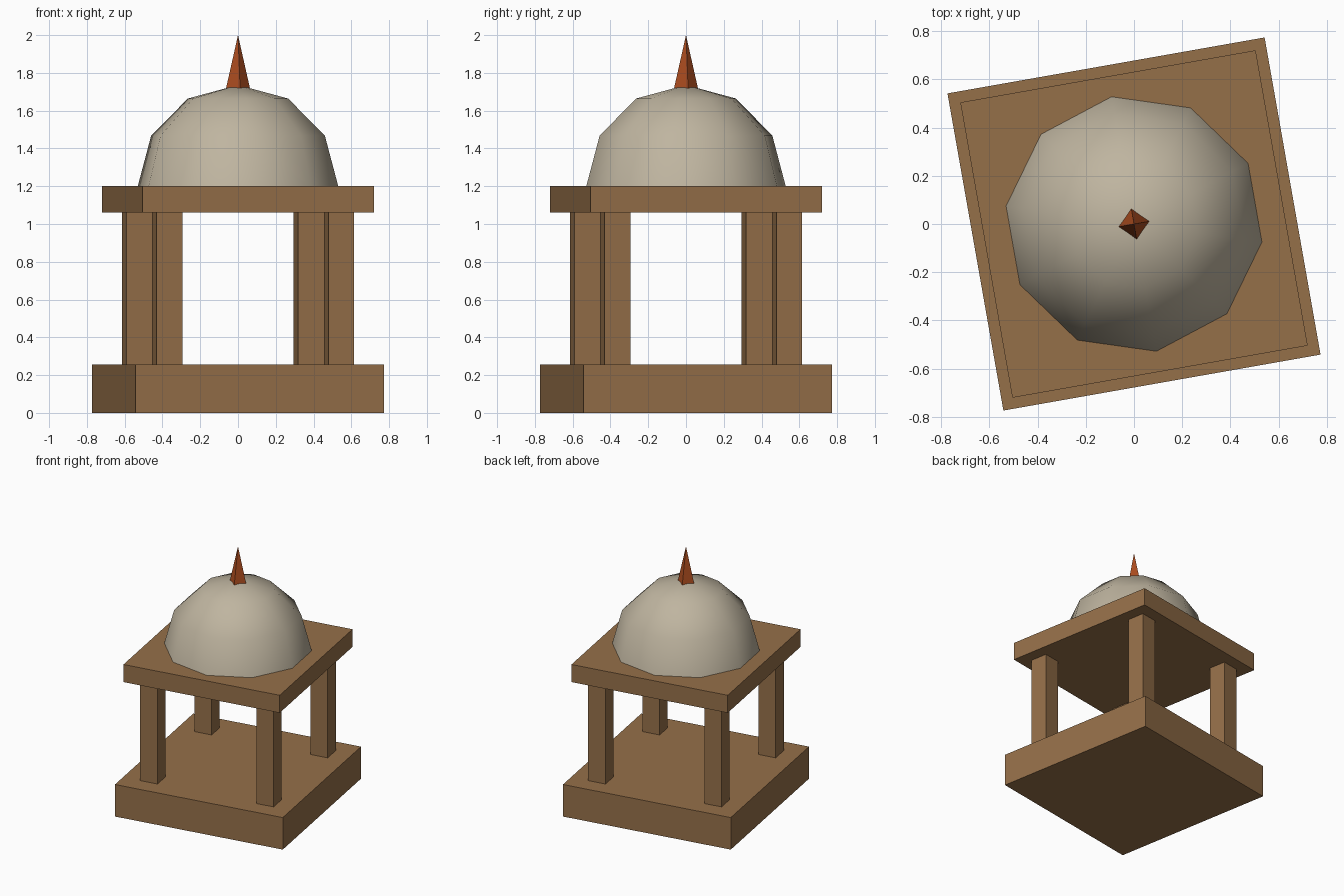
import bpy, bmesh
from math import sin, cos, pi, radians
from mathutils import Matrix

if "Cube" in bpy.data.objects:
    bpy.data.objects.remove(bpy.data.objects["Cube"])

TURN = radians(10)              # whole pavilion is turned about z
ROT = Matrix.Rotation(TURN, 4, 'Z')


def material(name, rgb):
    m = bpy.data.materials.new(name)
    m.diffuse_color = (*rgb, 1)
    m.use_nodes = True
    m.node_tree.nodes["Principled BSDF"].inputs["Base Color"].default_value = m.diffuse_color
    return m


WOOD = material("brown_wood", (0.30, 0.16, 0.066))
STONE = material("pale_stone", (0.52, 0.46, 0.35))
RUST = material("rust_red", (0.42, 0.075, 0.014))


def finish(name, bm, mat, smooth=False):
    bmesh.ops.transform(bm, matrix=ROT, verts=bm.verts)
    bmesh.ops.recalc_face_normals(bm, faces=bm.faces)
    for f in bm.faces:
        f.smooth = smooth
    me = bpy.data.meshes.new(name)
    bm.to_mesh(me)
    bm.free()
    me.materials.append(mat)
    ob = bpy.data.objects.new(name, me)
    bpy.context.collection.objects.link(ob)
    return ob


def box(name, half, z0, z1, x=0, y=0):
    bm = bmesh.new()
    m = Matrix.Translation((x, y, (z0 + z1) / 2)) @ Matrix.Diagonal((2 * half, 2 * half, z1 - z0, 1))
    bmesh.ops.create_cube(bm, size=1, matrix=m)
    return finish(name, bm, WOOD)


# Plinth and roof slab
box("plinth", 0.668, 0, 0.255)
box("roof_slab", 0.622, 1.06, 1.2)

# Four square pillars
for side, sx in (("left", -1), ("right", 1)):
    for end, sy in (("front", -1), ("back", 1)):
        box(f"{end}_{side}_pillar", 0.069, 0.255, 1.06, 0.462 * sx, 0.462 * sy)

# Ten-sided dome: upper half of a low-poly sphere
bm = bmesh.new()
bmesh.ops.create_uvsphere(bm, u_segments=10, v_segments=6, radius=0.536,
                          matrix=Matrix.Translation((0, 0, 1.2)))
bmesh.ops.delete(bm, geom=[v for v in bm.verts if v.co.z < 1.19], context='VERTS')
finish("dome", bm, STONE, smooth=True)

# Four-sided spire, its foot sunk into the dome
bm = bmesh.new()
bmesh.ops.create_cone(bm, cap_ends=True, segments=4, radius1=0.073, radius2=0, depth=0.32,
                      matrix=Matrix.Translation((0, 0, 1.84)))
bmesh.ops.remove_doubles(bm, verts=bm.verts, dist=1e-5)
finish("spire", bm, RUST)
